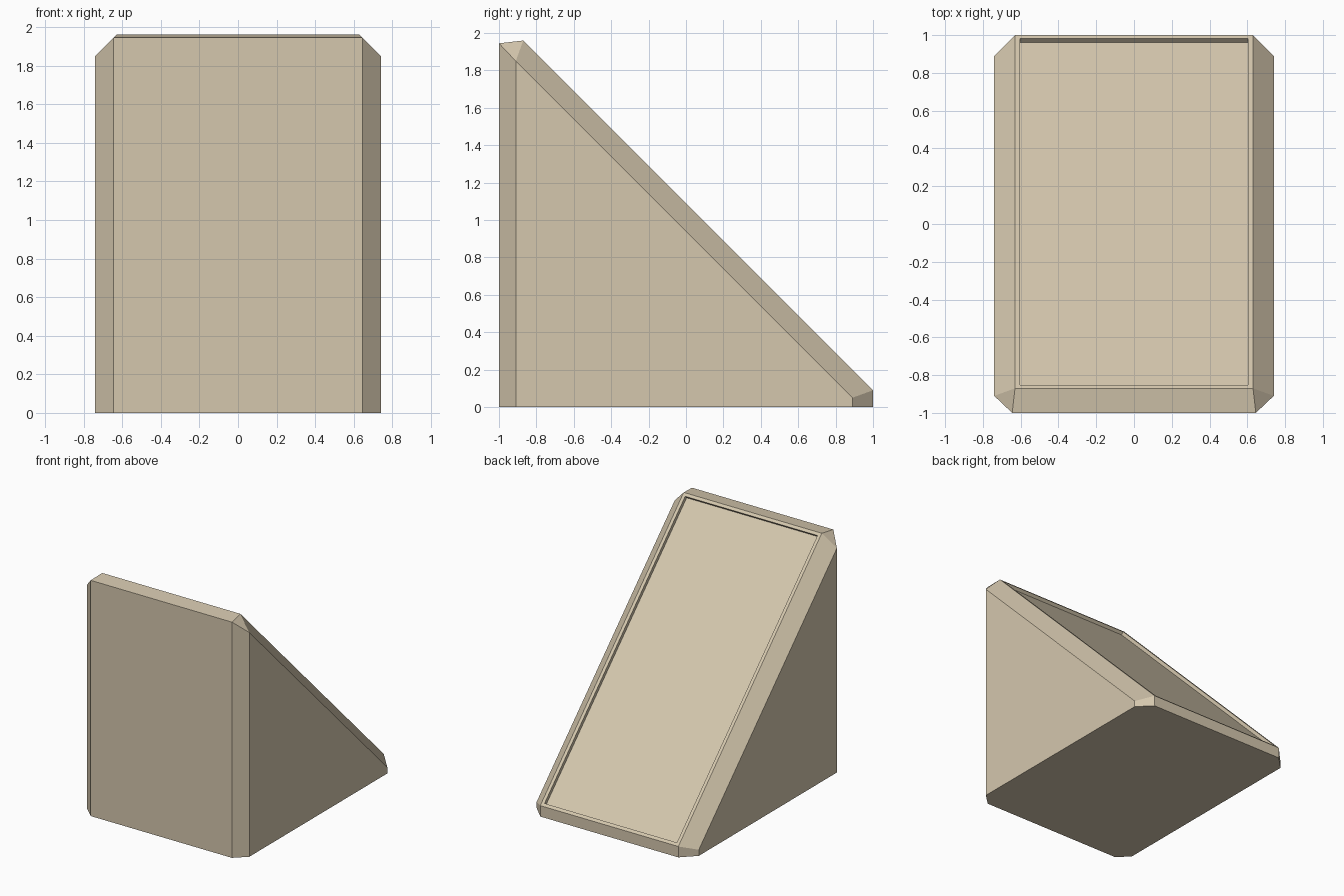
import bpy, bmesh
from mathutils import Vector

if "Cube" in bpy.data.objects:
    bpy.data.objects.remove(bpy.data.objects["Cube"])

# Chamfered wedge: half outline, mirrored across x
HALF = [
    # outer side panel
    (0.74, -0.91, 0), (0.74, 0.89, 0), (0.74, 0.89, 0.05), (0.74, -0.91, 1.85),
    # front, slope and back edges
    (0.645, -1, 0), (0.645, -1, 1.945), (0.63, -0.87, 1.96), (0.63, 1, 0.09), (0.63, 1, 0),
]
bm = bmesh.new()
for s in (1, -1):
    for x, y, z in HALF:
        bm.verts.new((s * x, y, z))
bmesh.ops.convex_hull(bm, input=bm.verts[:])
bmesh.ops.dissolve_limit(bm, angle_limit=0.03, verts=bm.verts[:], edges=bm.edges[:])
bmesh.ops.recalc_face_normals(bm, faces=bm.faces[:])

# Recessed panel on the slope
slope_dir = Vector((0, 1, 1)).normalized()
slope = max((f for f in bm.faces if f.normal.dot(slope_dir) > 0.99), key=lambda f: f.calc_area())
bmesh.ops.inset_region(bm, faces=[slope], thickness=0.026, use_even_offset=True)
floor = bmesh.ops.extrude_discrete_faces(bm, faces=[slope])["faces"][0]
bmesh.ops.translate(bm, verts=floor.verts[:], vec=slope_dir * -0.028)

mesh = bpy.data.meshes.new("wedge_block")
bm.to_mesh(mesh)
bm.free()
wedge = bpy.data.objects.new("wedge_block", mesh)
bpy.context.collection.objects.link(wedge)

# Tan finish
tan = bpy.data.materials.new("tan")
tan.diffuse_color = (0.66, 0.57, 0.42, 1)
tan.use_nodes = True
tan.node_tree.nodes["Principled BSDF"].inputs["Base Color"].default_value = tan.diffuse_color
mesh.materials.append(tan)
